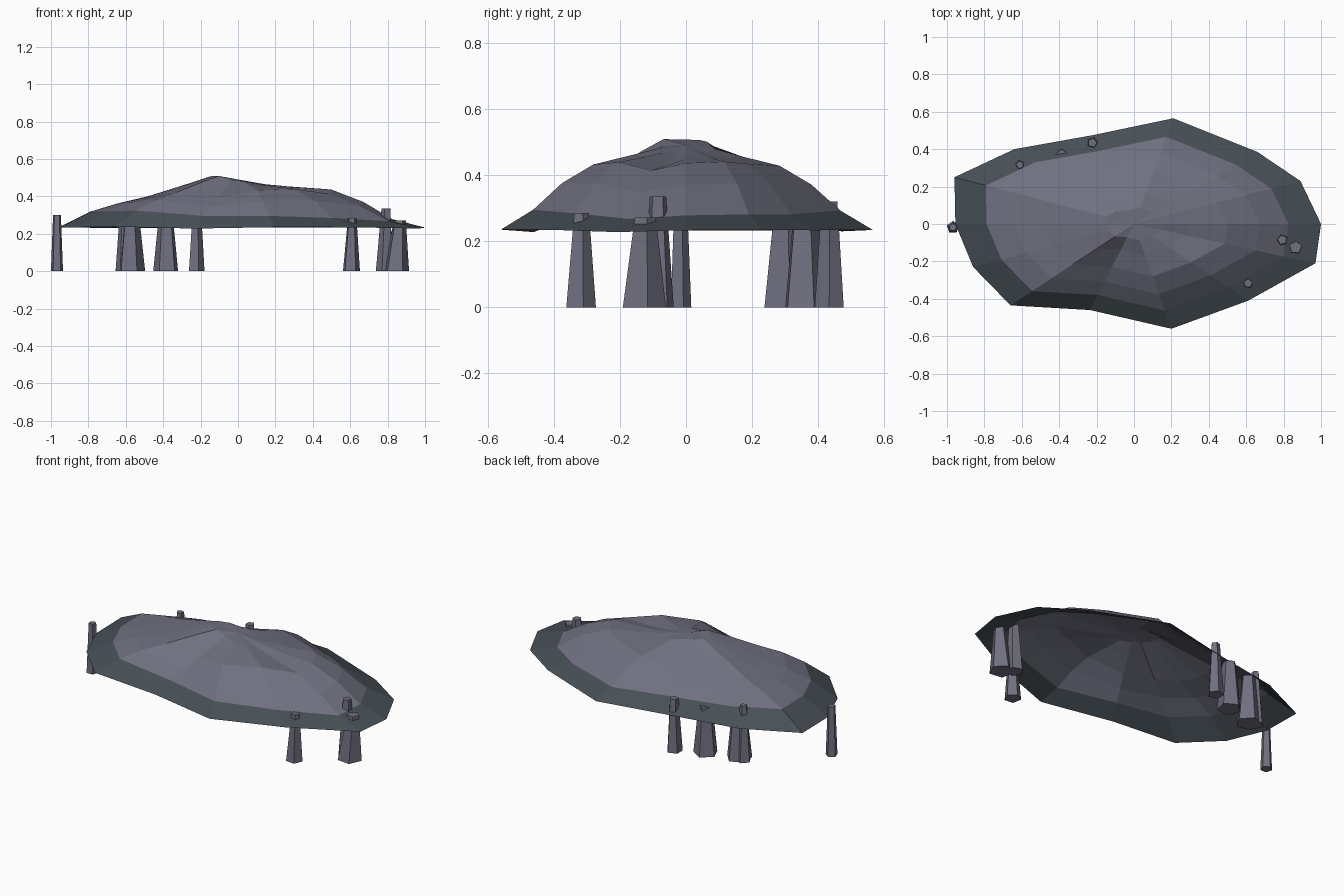
import bpy, bmesh, math
from mathutils import Vector

if "Cube" in bpy.data.objects:
    bpy.data.objects.remove(bpy.data.objects["Cube"])


def material(name, rgb):
    m = bpy.data.materials.new(name)
    m.diffuse_color = (*rgb, 1)
    m.use_nodes = True
    m.node_tree.nodes["Principled BSDF"].inputs["Base Color"].default_value = m.diffuse_color
    return m


stone = material("grey stone", (0.160, 0.160, 0.215))
slate = material("dark slate", (0.062, 0.078, 0.092))


def add_object(name, bm, mats):
    bmesh.ops.recalc_face_normals(bm, faces=bm.faces)
    me = bpy.data.meshes.new(name)
    bm.to_mesh(me)
    bm.free()
    for m in mats:
        me.materials.append(m)
    ob = bpy.data.objects.new(name, me)
    bpy.context.collection.objects.link(ob)
    return ob


# Canopy: concentric rings scaled from one irregular 14-sided outline
outline = [(1, 0), (.89, .23), (.66, .385), (.21, .565), (-.22, .475), (-.64, .40), (-.96, .25),
           (-.955, 0), (-.86, -.23), (-.66, -.435), (-.235, -.46), (.2, -.56), (.61, -.41), (.97, -.21)]
# scale, mean height, extra height towards +x (negative: towards -x)
rings = [(1, .233, 0), (.825, .298, -.02), (.67, .366, .004), (.5, .418, .018),
         (.3, .455, -.006), (.155, .485, -.022)]
# raised ridges and sunken flanks per direction, strongest in the middle rings
relief = [0, .005, 0, .004, -.012, -.008, 0, 0, .005, .018, -.022, .008, .006, -.022]
strength = [.25, .5, 1, 1, .8, .3]

bm = bmesh.new()
loops = []
for (s, z, tilt), k in zip(rings, strength):
    loops.append([bm.verts.new((x * s, y * s, z + tilt * Vector((x, y)).normalized().x + r * k))
                  for (x, y), r in zip(outline, relief)])
n = len(outline)
for j in range(len(loops) - 1):
    for i in range(n):
        a, b = loops[j], loops[j + 1]
        f = bm.faces.new((a[i], a[(i + 1) % n], b[(i + 1) % n], b[i]))
        f.material_index = 1 if j == 0 else 0      # dark outer rim
apex = bm.verts.new((0, 0, .49))
for i in range(n):
    bm.faces.new((loops[-1][i], loops[-1][(i + 1) % n], apex))
add_object("canopy", bm, [stone, slate])


# Pillars: tapered five-sided columns
def pillar(name, base, top, r0, r1, height, turn):
    bm = bmesh.new()
    ends = []
    for (cx, cy), r, z in ((base, r0, 0), (top, r1, height)):
        ends.append([bm.verts.new((cx + r * math.cos(turn + i * math.tau / 5),
                                   cy + r * math.sin(turn + i * math.tau / 5), z)) for i in range(5)])
    bm.faces.new(ends[0])
    bm.faces.new(ends[1])
    for i in range(5):
        k = (i + 1) % 5
        bm.faces.new((ends[0][i], ends[0][k], ends[1][k], ends[1][i]))
    add_object(name, bm, [stone])


pillar("left_end_pillar", (-.968, -.018), (-.968, -.018), .034, .022, .30, .3)
pillar("back_left_pillar", (-.61, .318), (-.61, .316), .045, .021, .335, .5)
pillar("back_left_wide_pillar", (-.57, .305), (-.57, .305), .074, .042, .29, .1)
pillar("back_middle_wide_pillar", (-.385, .36), (-.385, .36), .07, .04, .29, .4)
pillar("back_middle_pillar", (-.225, .433), (-.222, .434), .046, .025, .32, 0)
pillar("front_right_pillar", (.605, -.32), (.61, -.317), .048, .024, .285, .2)
pillar("right_inner_pillar", (.787, -.085), (.793, -.085), .05, .026, .335, .6)
pillar("right_outer_wide_pillar", (.846, -.13), (.864, -.125), .07, .034, .272, .2)
